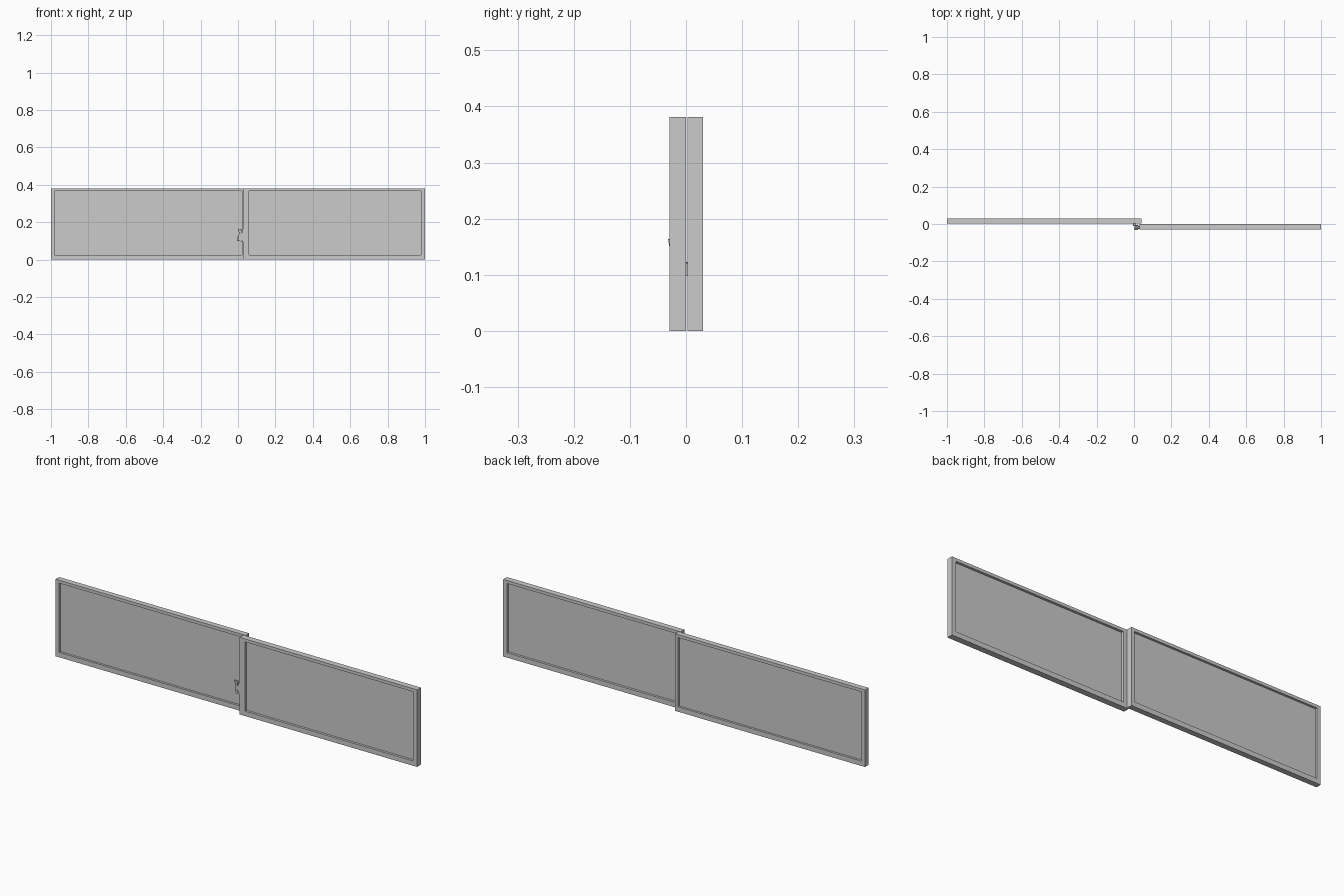
import bpy, bmesh, math

if "Cube" in bpy.data.objects:
    bpy.data.objects.remove(bpy.data.objects["Cube"])

H = 0.381


def mesh_object(name, bm):
    bmesh.ops.recalc_face_normals(bm, faces=bm.faces)
    me = bpy.data.meshes.new(name)
    bm.to_mesh(me)
    bm.free()
    ob = bpy.data.objects.new(name, me)
    bpy.context.collection.objects.link(ob)
    return ob


def box(name, x0, x1, y0, y1, z0, z1):
    bm = bmesh.new()
    bmesh.ops.create_cube(bm, size=1)
    for v in bm.verts:
        v.co = (x0 + (v.co.x + .5) * (x1 - x0),
                y0 + (v.co.y + .5) * (y1 - y0),
                z0 + (v.co.z + .5) * (z1 - z0))
    return mesh_object(name, bm)


def prism(name, pts, y0, y1):
    # x-z outline extruded along y
    bm = bmesh.new()
    f = bm.faces.new([bm.verts.new((x, y0, z)) for x, z in pts])
    r = bmesh.ops.extrude_face_region(bm, geom=[f])
    for g in r["geom"]:
        if isinstance(g, bmesh.types.BMVert):
            g.co.y = y1
    return mesh_object(name, bm)


def sash(name, x0, x1, i0, i1, y0, y1):
    # rectangular frame with a clean inner opening, plus recessed pane
    z0, z1 = 0.024, 0.366
    outer = [(x0, 0), (x1, 0), (x1, H), (x0, H)]
    inner = [(i0, z0), (i1, z0), (i1, z1), (i0, z1)]
    bm = bmesh.new()
    ring = [[bm.verts.new((x, y, z)) for x, z in loop]
            for loop, y in ((outer, y0), (inner, y0), (inner, y1), (outer, y1))]
    for a in range(4):
        for k in range(4):
            p, q, n = ring[a], ring[(a + 1) % 4], (k + 1) % 4
            bm.faces.new((p[k], p[n], q[n], q[k]))
    mesh_object(name + "_frame", bm)
    ym = (y0 + y1) / 2
    box(name + "_pane", i0 - .003, i1 + .003, ym - .003, ym + .003, z0 - .003, z1 + .003)


# the two sliding sashes
sash("rear_sash", -1.0, 0.04, -0.98, 0.022, 0.003, 0.0305)
sash("front_sash", 0.03, 1.0, 0.058, 0.978, -0.0295, 0.0)

# bowed latch mount on the edge of the front sash
bow = [(0.033, 0.058)]
for i in range(9):
    t = i / 8
    bow.append((0.031 - 0.011 * math.sin(math.pi * t) ** 2, 0.06 + 0.14 * t))
bow.append((0.033, 0.202))
prism("latch_mount", bow, -0.026, -0.012)

# latch body, pivot, catch
prism("latch_body", [(0.002, 0.103), (0.012, 0.097), (0.024, 0.100),
                     (0.024, 0.140), (0.012, 0.145), (0.004, 0.135)], -0.024, -0.008)
prism("latch_pivot", [(0.013 + .008 * math.cos(math.tau * i / 12),
                       0.106 + .008 * math.sin(math.tau * i / 12))
                      for i in range(12)], -0.029, -0.005)
prism("latch_catch", [(-0.006, 0.100), (0.012, 0.098), (0.012, 0.121),
                      (-0.002, 0.123), (-0.006, 0.115)], -0.010, 0.004)

# flared lever leaning forward
lever = prism("latch_lever", [(0.006, 0.135), (0.016, 0.135), (0.022, 0.164),
                              (0.001, 0.164)], -0.027, -0.021)
for v in lever.data.vertices:
    if v.co.z > 0.15:
        v.co.y -= 0.005
